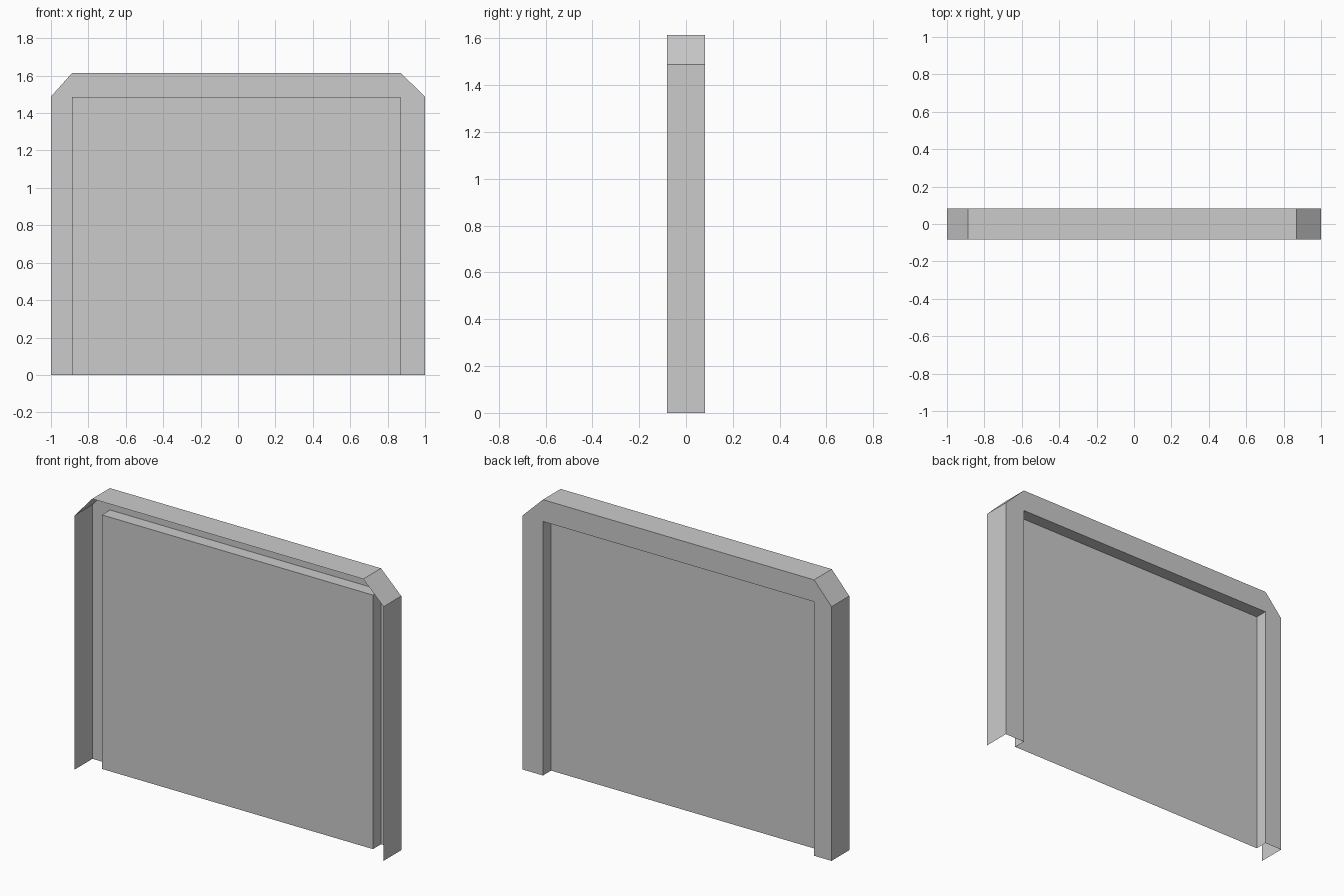
import bpy

if "Cube" in bpy.data.objects:
    bpy.data.objects.remove(bpy.data.objects["Cube"])

FRONT, BACK, PANEL_Y = -0.082, 0.082, 0.007

# (x, z) paths, both open at the floor
outer = [(1, 0), (1, 1.488), (0.869, 1.615), (-0.887, 1.615), (-1, 1.488), (-1, 0)]
inner = [(0.869, 0), (0.869, 1.487), (-0.887, 1.487), (-0.887, 0)]


def add_mesh(name, verts, faces):
    mesh = bpy.data.meshes.new(name)
    mesh.from_pydata(verts, [], faces)
    mesh.update()
    obj = bpy.data.objects.new(name, mesh)
    bpy.context.collection.objects.link(obj)
    return obj


def at_y(path, y):
    return [(x, y, z) for x, z in path]


def strip(name, path, y0, y1):
    """Thin sheet that sweeps an open path from y0 to y1."""
    n = len(path)
    faces = [(i, i + n, i + n + 1, i + 1) for i in range(n - 1)]
    return add_mesh(name, at_y(path, y0) + at_y(path, y1), faces)


# Outer band: sides, chamfers and top
strip("outer_band", outer, FRONT, BACK)

# Flat border at the back, between the outer band and the opening
add_mesh("back_border", at_y(outer, BACK) + at_y(inner, BACK),
         [(0, 6, 7, 2, 1), (2, 7, 8, 3), (3, 8, 9, 5, 4)])

# Rim joining the border to the recessed panel (faces into the recess's outside)
strip("recess_rim", inner[::-1], PANEL_Y, BACK)

# Recessed panel
add_mesh("panel", at_y(inner, PANEL_Y), [(0, 1, 2, 3)])
